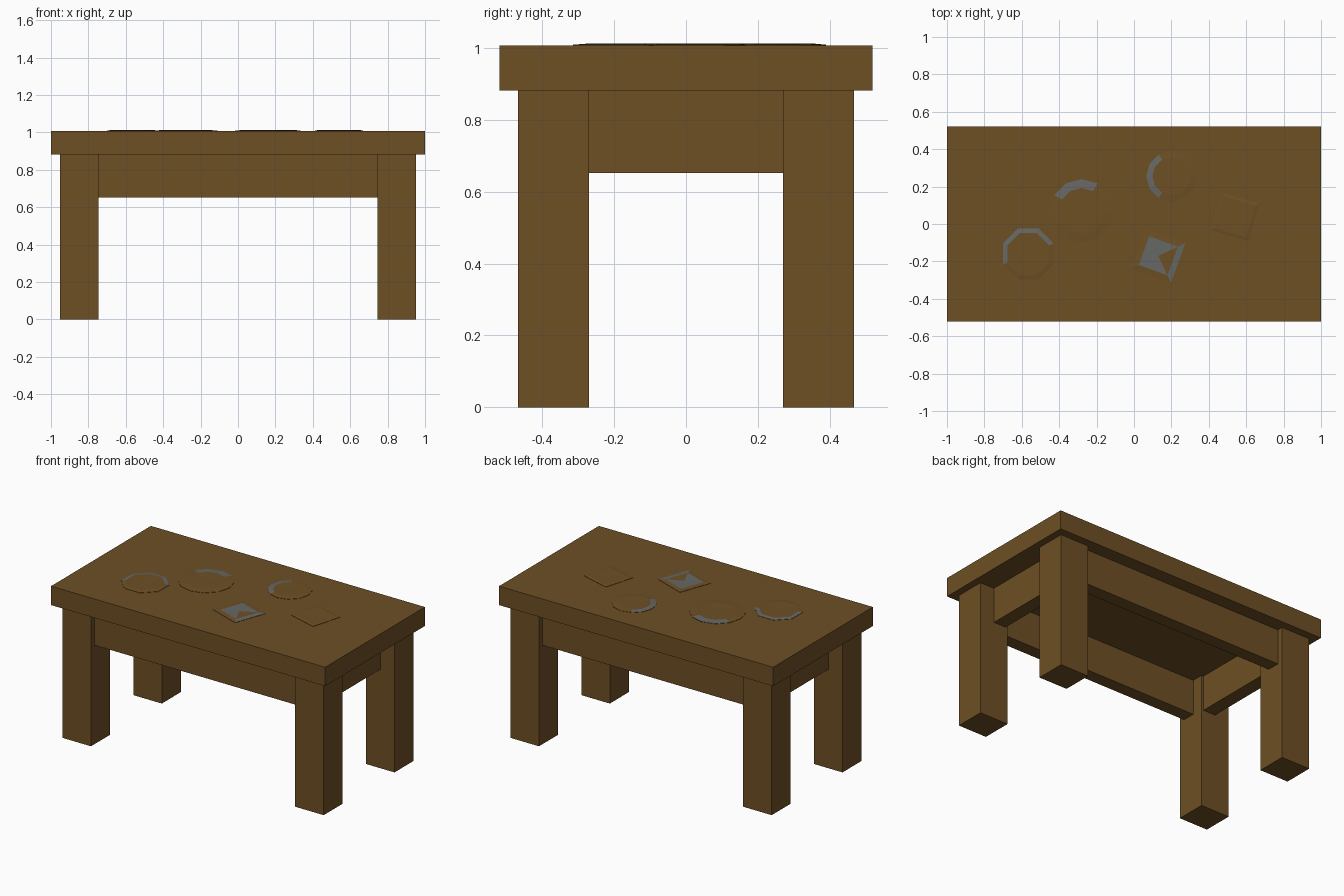
import bpy, bmesh, math

if "Cube" in bpy.data.objects:
    bpy.data.objects.remove(bpy.data.objects["Cube"])

def material(name, rgb):
    m = bpy.data.materials.new(name)
    m.diffuse_color = (*rgb, 1)
    m.use_nodes = True
    m.node_tree.nodes["Principled BSDF"].inputs["Base Color"].default_value = m.diffuse_color
    return m

BROWN = material("brown wood", (0.155, 0.080, 0.018))
GREY = material("grey stone", (0.135, 0.140, 0.130))

def finish(bm, name):
    me = bpy.data.meshes.new(name)
    bmesh.ops.recalc_face_normals(bm, faces=bm.faces)
    bm.to_mesh(me)
    bm.free()
    me.materials.append(BROWN)
    me.materials.append(GREY)
    ob = bpy.data.objects.new(name, me)
    bpy.context.collection.objects.link(ob)

def box(name, lo, hi):
    bm = bmesh.new()
    bmesh.ops.create_cube(bm, size=1)
    for v in bm.verts:
        v.co = [(a + b) / 2 + c * (b - a) for a, b, c in zip(lo, hi, v.co)]
    finish(bm, name)

def in_arc(angle, arc):
    return arc is not None and (angle - arc[0]) % 360 <= arc[1] - arc[0]

def plate(name, x, y, r, n, rot=0, inner=0.75, rim_grey=None, mid_grey=None):
    """Thin plate with a rim and a centre fan; arcs in degrees are grey."""
    bm = bmesh.new()
    def ring(rad, z):
        return [bm.verts.new((x + rad * math.cos(math.radians(rot) + math.tau * i / n),
                              y + rad * math.sin(math.radians(rot) + math.tau * i / n), z))
                for i in range(n)]
    base, rim, mid = ring(r, 1.004), ring(r, 1.010), ring(r * inner, 1.013)
    centre = bm.verts.new((x, y, 1.012))
    for i in range(n):
        j = (i + 1) % n
        angle = rot + 360 * (i + 0.5) / n
        bm.faces.new((base[i], base[j], rim[j], rim[i]))
        f = bm.faces.new((rim[i], rim[j], mid[j], mid[i]))
        f.material_index = int(in_arc(angle, rim_grey))
        f = bm.faces.new((mid[i], mid[j], centre))
        f.material_index = int(in_arc(angle, mid_grey))
    bm.faces.new(base)
    finish(bm, name)

# Tabletop
box("tabletop", (-1, -0.52, 0.883), (1, 0.52, 1.008))

# Legs and aprons, mirrored on both axes
for sx, side in ((-1, "left"), (1, "right")):
    for sy, end in ((-1, "front"), (1, "back")):
        xs, ys = sorted((sx * 0.745, sx * 0.953)), sorted((sy * 0.27, sy * 0.468))
        box(f"{end}_{side}_leg", (xs[0], ys[0], 0), (xs[1], ys[1], 0.884))
    xs = sorted((sx * 0.76, sx * 0.85))
    box(f"{side}_apron", (xs[0], -0.275, 0.652), (xs[1], 0.275, 0.884))
for sy, end in ((-1, "front"), (1, "back")):
    ys = sorted((sy * 0.345, sy * 0.43))
    box(f"{end}_apron", (-0.75, ys[0], 0.652), (0.75, ys[1], 0.884))

# Thin plates lying on the tabletop
plate("octagon_plate", -0.565, -0.16, 0.147, 8, 22.5, 0.82, rim_grey=(40, 190))
plate("large_round_plate", -0.28, 0.07, 0.17, 12, 0, 0.72, rim_grey=(60, 140))
plate("small_round_plate", 0.20, 0.255, 0.135, 12, 0, 0.75, rim_grey=(120, 230))
plate("grey_square_plate", 0.13, -0.17, 0.16, 4, 25, 0.72, (-40, 0), (60, 260))
plate("brown_square_plate", 0.54, 0.038, 0.147, 4, 29, 0.85)
